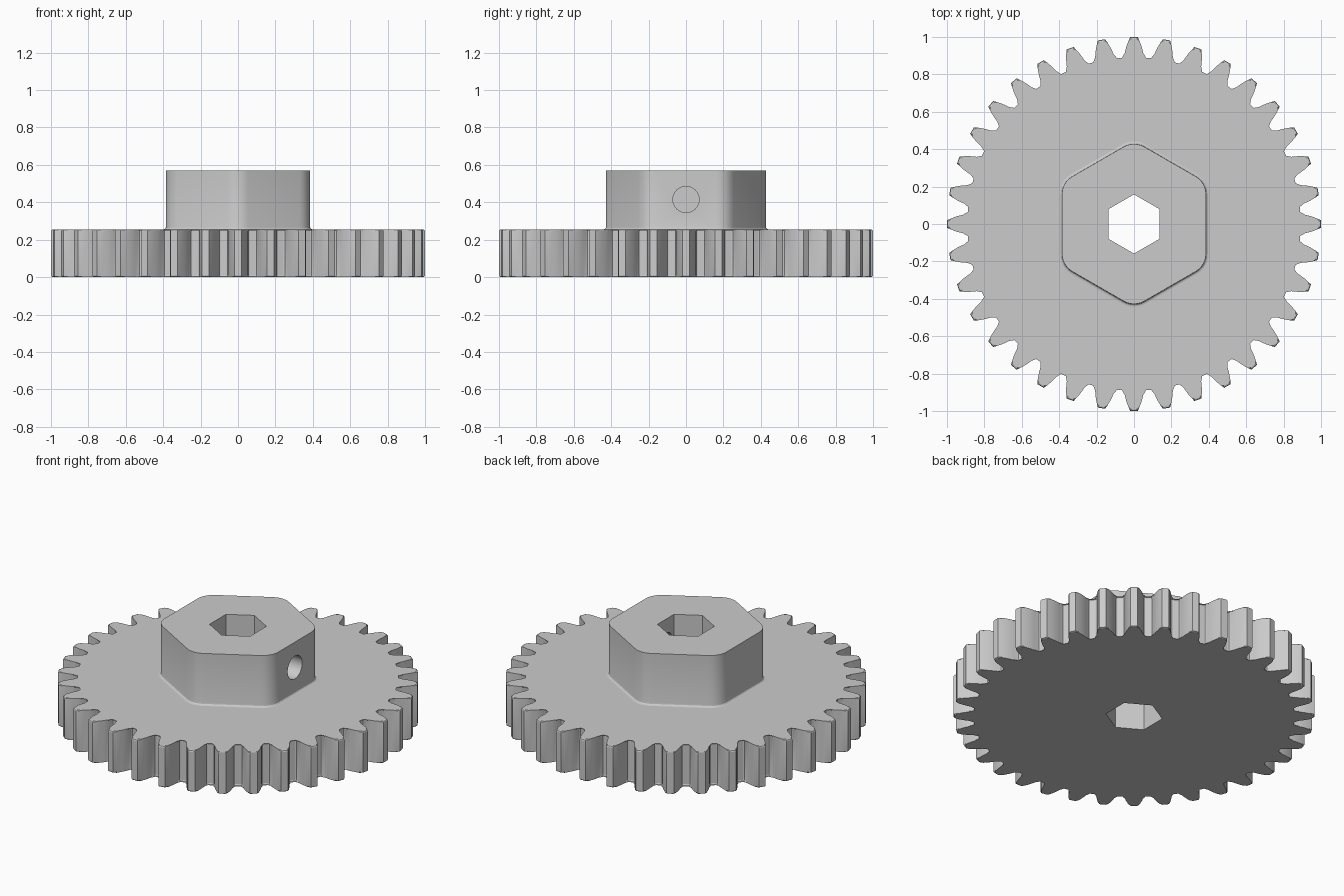
import bpy
import bmesh
from math import acos, cos, pi, radians, sin, sqrt, tan
from mathutils import Matrix

if "Cube" in bpy.data.objects:
    bpy.data.objects.remove(bpy.data.objects["Cube"])

TEETH = 36
GEAR_TOP = 0.255
HUB_TOP = 0.57
TIP_R = 1.0
PITCH_R = TIP_R * TEETH / (TEETH + 2)
BASE_R = PITCH_R * cos(radians(20))
ROOT_R = 0.882

grey = bpy.data.materials.new("plain grey")
grey.use_nodes = True
colour = (0.6, 0.6, 0.6, 1)
grey.diffuse_color = colour
grey.node_tree.nodes["Principled BSDF"].inputs["Base Color"].default_value = colour


def polar(radius, angle):
    return radius * cos(angle), radius * sin(angle)


def loft(bm, rings):
    """Closed solid through a list of (outline, height) rings."""
    loops = [[bm.verts.new((x, y, z)) for x, y in outline] for outline, z in rings]
    for low, high in zip(loops, loops[1:]):
        for i in range(len(low)):
            j = (i + 1) % len(low)
            bm.faces.new((low[i], low[j], high[j], high[i]))
    bm.faces.new(loops[0][::-1])
    bm.faces.new(loops[-1])


def make_object(name, bm):
    mesh = bpy.data.meshes.new(name)
    bm.normal_update()
    bm.to_mesh(mesh)
    bm.free()
    mesh.materials.append(grey)
    obj = bpy.data.objects.new(name, mesh)
    bpy.context.collection.objects.link(obj)
    return obj


def activate(obj):
    bpy.ops.object.select_all(action='DESELECT')
    obj.select_set(True)
    bpy.context.view_layer.objects.active = obj


def cut(obj, cutter):
    activate(obj)
    mod = obj.modifiers.new("cut", 'BOOLEAN')
    mod.operation = 'DIFFERENCE'
    mod.solver = 'EXACT'
    mod.object = cutter
    bpy.ops.object.modifier_apply(modifier=mod.name)


# Toothed wheel: involute flanks, rounded roots, softened rims
def involute(radius):
    a = acos(min(1, BASE_R / radius))
    return tan(a) - a


def half_angle(radius):
    return pi / (2 * TEETH) + involute(PITCH_R) - involute(radius)


flank = [(ROOT_R, half_angle(BASE_R) + 0.011), (ROOT_R + 0.003, half_angle(BASE_R) + 0.004)]
flank += [(r, half_angle(r)) for r in (0.895, 0.915, 0.935, 0.955, 0.98, TIP_R)]
outline = []
for t in range(TEETH):
    centre = 2 * pi * t / TEETH
    outline += [polar(r, centre - a) for r, a in flank]
    outline += [polar(r, centre + a) for r, a in reversed(flank)]

bm = bmesh.new()
loft(bm, [(outline, 0), (outline, GEAR_TOP)])
rims = [e for e in bm.edges if abs(e.verts[0].co.z - e.verts[1].co.z) < 1e-5]
bmesh.ops.bevel(bm, geom=rims, offset=0.009, segments=2, profile=0.5,
                affect='EDGES', clamp_overlap=False)
wheel = make_object("toothed_wheel", bm)


# Hexagonal hub with rounded corners and a small foot fillet
def rounded_hex(grow, flat=0.385, corner=0.11, steps=6):
    points = []
    reach = (flat - corner) / cos(pi / 6)
    for k in range(6):
        middle = pi / 6 + k * pi / 3
        cx, cy = polar(reach, middle)
        for s in range(steps + 1):
            px, py = polar(corner + grow, middle + (s / steps - 0.5) * pi / 3)
            points.append((cx + px, cy + py))
    return points


bm = bmesh.new()
foot = 0.014
rings = []
for s in range(4):
    a = s / 3 * pi / 2
    rings.append((rounded_hex(foot * (1 - sin(a))), GEAR_TOP + foot * (1 - cos(a))))
rings.append((rounded_hex(0), HUB_TOP))
loft(bm, rings)
hub = make_object("hex_hub", bm)

# Hexagonal shaft bore through both parts
bm = bmesh.new()
bore_hex = [polar(0.137 / cos(pi / 6), pi / 6 + k * pi / 3) for k in range(6)]
loft(bm, [(bore_hex, -0.2), (bore_hex, 0.8)])
bore = make_object("bore_cutter", bm)

# Set screw hole in the left side of the hub
bm = bmesh.new()
bmesh.ops.create_cone(bm, cap_ends=True, segments=40, radius1=0.07, radius2=0.07, depth=0.5,
                      matrix=Matrix.Translation((0.3, 0, 0.415)) @ Matrix.Rotation(pi / 2, 4, 'Y'))
screw_hole = make_object("screw_hole_cutter", bm)

cut(wheel, bore)
cut(hub, bore)
cut(hub, screw_hole)
for cutter in (bore, screw_hole):
    bpy.data.objects.remove(cutter)

for part in (wheel, hub):
    activate(part)
    bpy.ops.object.shade_smooth_by_angle(angle=radians(20))
